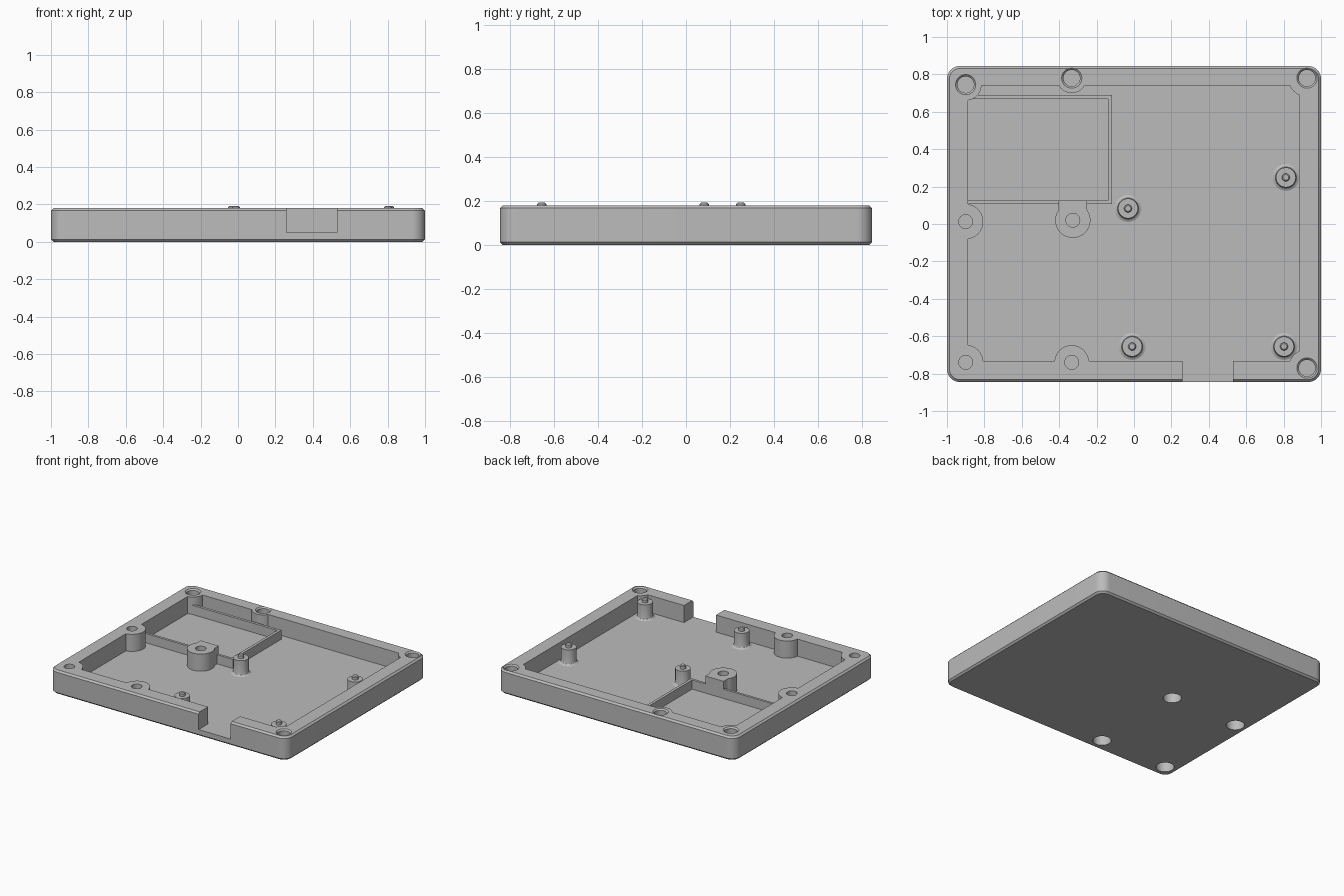
import bpy, bmesh, math

if "Cube" in bpy.data.objects:
    bpy.data.objects.remove(bpy.data.objects["Cube"])

grey = bpy.data.materials.new("plain grey")
grey.use_nodes = True
COLOUR = (0.5, 0.5, 0.5, 1)
grey.diffuse_color = COLOUR
grey.node_tree.nodes["Principled BSDF"].inputs["Base Color"].default_value = COLOUR

HEIGHT, FLOOR, ABOVE = 0.18, 0.05, 0.3


def loft(name, rings):
    """Closed solid through rings of points, listed from bottom to top."""
    bm = bmesh.new()
    loops = [[bm.verts.new(p) for p in ring] for ring in rings]
    for a, b in zip(loops, loops[1:]):
        for i in range(len(a)):
            j = (i + 1) % len(a)
            bm.faces.new((a[i], a[j], b[j], b[i]))
    bm.faces.new(loops[0][::-1])
    bm.faces.new(loops[-1])
    bmesh.ops.recalc_face_normals(bm, faces=bm.faces)
    mesh = bpy.data.meshes.new(name)
    bm.to_mesh(mesh)
    bm.free()
    mesh.materials.append(grey)
    obj = bpy.data.objects.new(name, mesh)
    bpy.context.collection.objects.link(obj)
    return obj


def turned(name, x, y, profile, sides=48):
    """Round solid from (radius, height) pairs."""
    turns = [i * math.tau / sides for i in range(sides)]
    return loft(name, [[(x + r * math.cos(t), y + r * math.sin(t), z) for t in turns]
                       for r, z in profile])


def block(name, x0, x1, y0, y1, z0, z1):
    return loft(name, [[(x0, y0, z), (x1, y0, z), (x1, y1, z), (x0, y1, z)]
                       for z in (z0, z1)])


def rounded_ring(half_x, half_y, radius, z, steps=10):
    ring = []
    for k, (sx, sy) in enumerate([(1, 1), (-1, 1), (-1, -1), (1, -1)]):
        for i in range(steps + 1):
            t = (k + i / steps) * math.pi / 2
            ring.append((sx * (half_x - radius) + radius * math.cos(t),
                         sy * (half_y - radius) + radius * math.sin(t), z))
    return ring


def cut(target, cutter):
    """Subtract the cutter for good and remove it."""
    mod = target.modifiers.new("cut", 'BOOLEAN')
    mod.operation, mod.solver, mod.object = 'DIFFERENCE', 'EXACT', cutter
    graph = bpy.context.evaluated_depsgraph_get()
    graph.update()
    mesh = bpy.data.meshes.new_from_object(target.evaluated_get(graph))
    target.modifiers.clear()
    target.data = mesh
    bpy.data.objects.remove(cutter)


def smooth(obj):
    bpy.ops.object.select_all(action='DESELECT')
    obj.select_set(True)
    bpy.context.view_layer.objects.active = obj
    bpy.ops.object.shade_smooth_by_angle(angle=math.radians(30))


# Screw bosses and round pockets: x, y, boss radius
screws = [(-0.9, -0.74, 0.094), (-0.9, 0.013, 0.094),
          (-0.333, -0.74, 0.092), (-0.327, 0.02, 0.094)]
pockets = [(-0.9, 0.745, 0.085), (-0.333, 0.78, 0.08),
           (0.925, 0.78, 0.1), (0.925, -0.77, 0.1)]

# Outer body with chamfered bottom and top edges
BEVEL = 0.013
tray = loft("tray", [rounded_ring(1 - d, 0.845 - d, 0.07 - d, z) for d, z in
                     [(BEVEL, 0), (0, BEVEL), (0, HEIGHT - BEVEL), (BEVEL, HEIGHT)]])

# Hollow, leaving bosses, centre boss tab and compartment ridge standing
hollow = block("hollow", -0.887, 0.885, -0.732, 0.74, FLOOR, ABOVE)
for x, y, r in screws + pockets:
    cut(hollow, turned("boss", x, y, [(r, -0.1), (r, 0.4)]))
cut(hollow, block("boss_tab", -0.403, -0.25, 0.02, 0.125, -0.1, 0.4))
ridge = block("ridge", -0.95, -0.118, 0.106, 0.689, -0.1, 0.12)
cut(ridge, block("compartment", -1.1, -0.139, 0.125, 0.668, -0.2, ABOVE))
cut(hollow, ridge)
cut(tray, hollow)

# Opening in the front wall
cut(tray, block("opening", 0.26, 0.53, -1, -0.7, FLOOR, ABOVE))

# Screw holes from above with head recesses underneath
for x, y, r in screws:
    cut(tray, turned("screw_hole", x, y, [(0.037, 0.1), (0.037, ABOVE)]))
    cut(tray, turned("head_recess", x, y, [(0.063, -0.1), (0.063, 0.09)]))

# Blind pockets with chamfered mouths
for x, y, r in pockets:
    cut(tray, turned("pocket", x, y, [(0.044, 0.11), (0.044, HEIGHT - 0.01),
                                      (0.054, HEIGHT), (0.054, ABOVE)]))
smooth(tray)

# Standoff posts with flared feet and locating pins
post = [(0.072, FLOOR - 0.01), (0.072, FLOOR), (0.062, 0.054), (0.056, 0.06),
        (0.053, 0.072), (0.053, 0.166), (0.021, 0.166), (0.021, 0.186), (0.015, 0.192)]
for i, (x, y) in enumerate([(-0.032, 0.083), (0.812, 0.249), (-0.01, -0.655), (0.802, -0.655)]):
    smooth(turned(f"standoff_{i + 1}", x, y, post, 32))
